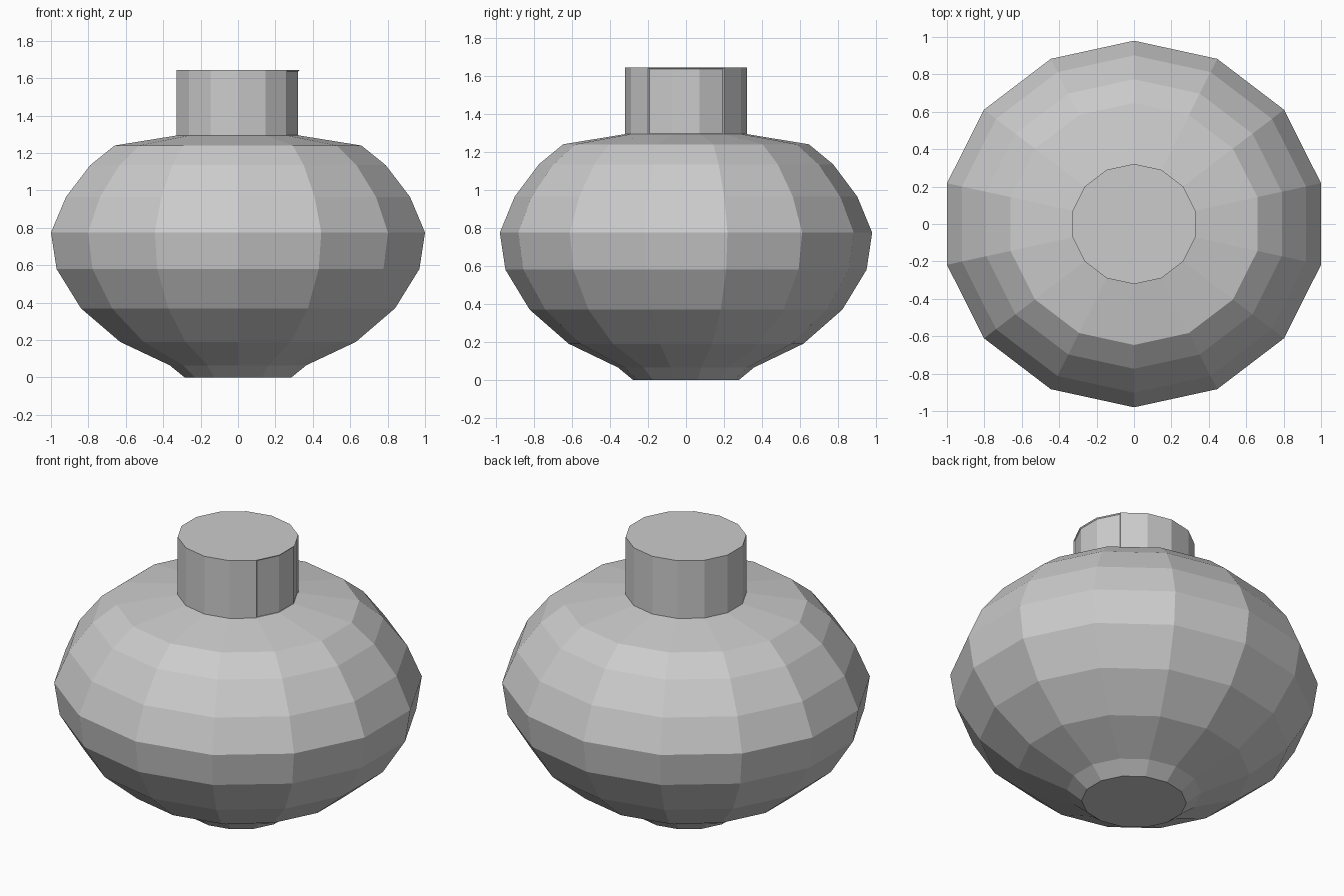
import bpy
import bmesh
from math import cos, sin, tau, pi

default = bpy.data.objects.get("Cube")
if default:
    bpy.data.objects.remove(default, do_unlink=True)

SIDES = 14
HALF = pi / SIDES          # turns the rings so flat faces point to +x and -x
WIDE = 1 / cos(HALF)       # half-width to corner radius
DEEP = 0.98                # corner radius along y for a half-width of one

# One plain grey for the whole vessel
grey = bpy.data.materials.new("plain grey")
grey.use_nodes = True
color = (0.6, 0.6, 0.6, 1)
grey.diffuse_color = color
grey.node_tree.nodes["Principled BSDF"].inputs["Base Color"].default_value = color


def lathe(bm, profile):
    """Faceted closed solid from (half-width, height) pairs, bottom to top."""
    rings = []
    for w, z in profile:
        angles = [HALF + tau * i / SIDES for i in range(SIDES)]
        rings.append([bm.verts.new((w * WIDE * cos(a), w * DEEP * sin(a), z))
                      for a in angles])
    for low, high in zip(rings, rings[1:]):
        for i in range(SIDES):
            j = (i + 1) % SIDES
            bm.faces.new((low[i], low[j], high[j], high[i]))
    bm.faces.new(rings[0][::-1])
    bm.faces.new(rings[-1])
    bm.normal_update()


def finish(bm, name):
    mesh = bpy.data.meshes.new(name)
    bm.to_mesh(mesh)
    bm.free()
    mesh.materials.append(grey)
    obj = bpy.data.objects.new(name, mesh)
    bpy.context.collection.objects.link(obj)
    return obj


# Round belly with narrow foot and sloping shoulder
bm = bmesh.new()
lathe(bm, [(0.285, 0), (0.365, 0.065), (0.63, 0.19), (0.84, 0.37),
           (0.97, 0.58), (1.0, 0.775), (0.92, 0.965), (0.79, 1.135),
           (0.66, 1.24), (0.32, 1.295)])
finish(bm, "belly")

# Closed neck with a shallow recessed panel on the +x side
bm = bmesh.new()
lathe(bm, [(0.328, 1.29), (0.328, 1.643)])
panel = [f for f in bm.faces
         if abs(f.normal.z) < 0.1 and f.calc_center_median().x > 0.29]
bmesh.ops.inset_region(bm, faces=panel, thickness=0.006, depth=-0.006,
                       use_even_offset=True)
finish(bm, "neck")
